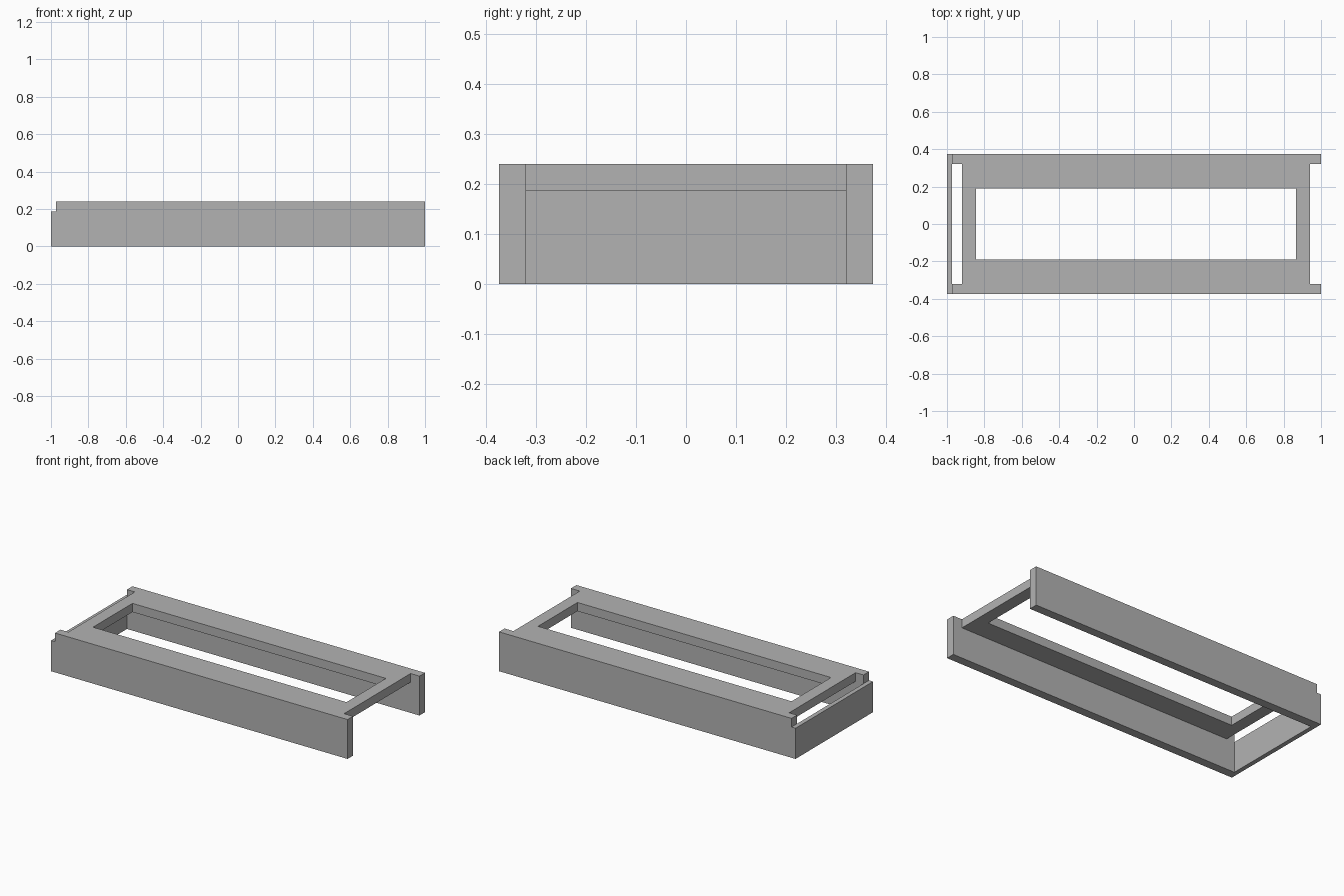
import bpy
import bmesh
from mathutils import Vector

default = bpy.data.objects.get("Cube")
if default:
    bpy.data.objects.remove(default, do_unlink=True)

# Overall sizes
LENGTH, WIDTH, HEIGHT = 2.0, 0.746, 0.24
INNER = 0.32          # half width between the side walls
SHELF = 0.187         # underside of the top plate, top of the end wall
END = -0.973          # inner face of the end wall
OVER = 0.1            # cutter overshoot

grey = bpy.data.materials.new("Plain grey")
grey.use_nodes = True
colour = (0.45, 0.45, 0.45, 1)
grey.diffuse_color = colour
grey.node_tree.nodes["Principled BSDF"].inputs["Base Color"].default_value = colour


def box(name, low, high):
    """Box between two opposite corners."""
    low, high = Vector(low), Vector(high)
    bm = bmesh.new()
    bmesh.ops.create_cube(bm, size=1)
    for v in bm.verts:
        v.co = (low + high) / 2 + v.co * (high - low)
    mesh = bpy.data.meshes.new(name)
    bm.to_mesh(mesh)
    bm.free()
    mesh.materials.append(grey)
    obj = bpy.data.objects.new(name, mesh)
    bpy.context.collection.objects.link(obj)
    return obj


def cut(target, name, low, high):
    """Subtract a box from the target and discard the cutter."""
    cutter = box(name, low, high)
    cutter.hide_render = True
    mod = target.modifiers.new(name, 'BOOLEAN')
    mod.operation = 'DIFFERENCE'
    mod.solver = 'EXACT'
    mod.object = cutter
    bpy.context.view_layer.objects.active = target
    bpy.ops.object.modifier_apply(modifier=mod.name)
    bpy.data.objects.remove(cutter, do_unlink=True)


x, y, top = LENGTH / 2, WIDTH / 2, HEIGHT + OVER
frame = box("slotted_frame", (-x, -y, 0), (x, y, HEIGHT))

# Hollow underside, open at the left end
cut(frame, "underside", (END, -INNER, -OVER), (x + OVER, INNER, SHELF))
# Long central opening
cut(frame, "opening", (-0.845, -0.19, 0.1), (0.865, 0.19, top))
# Gaps at both ends of the top plate
cut(frame, "right_gap", (END, -INNER, 0.1), (-0.92, INNER, top))
cut(frame, "left_gap", (0.94, -INNER, 0.1), (x + OVER, INNER, top))
# Step above the end wall
cut(frame, "end_step", (-x - OVER, -y - OVER, SHELF), (END, y + OVER, top))
